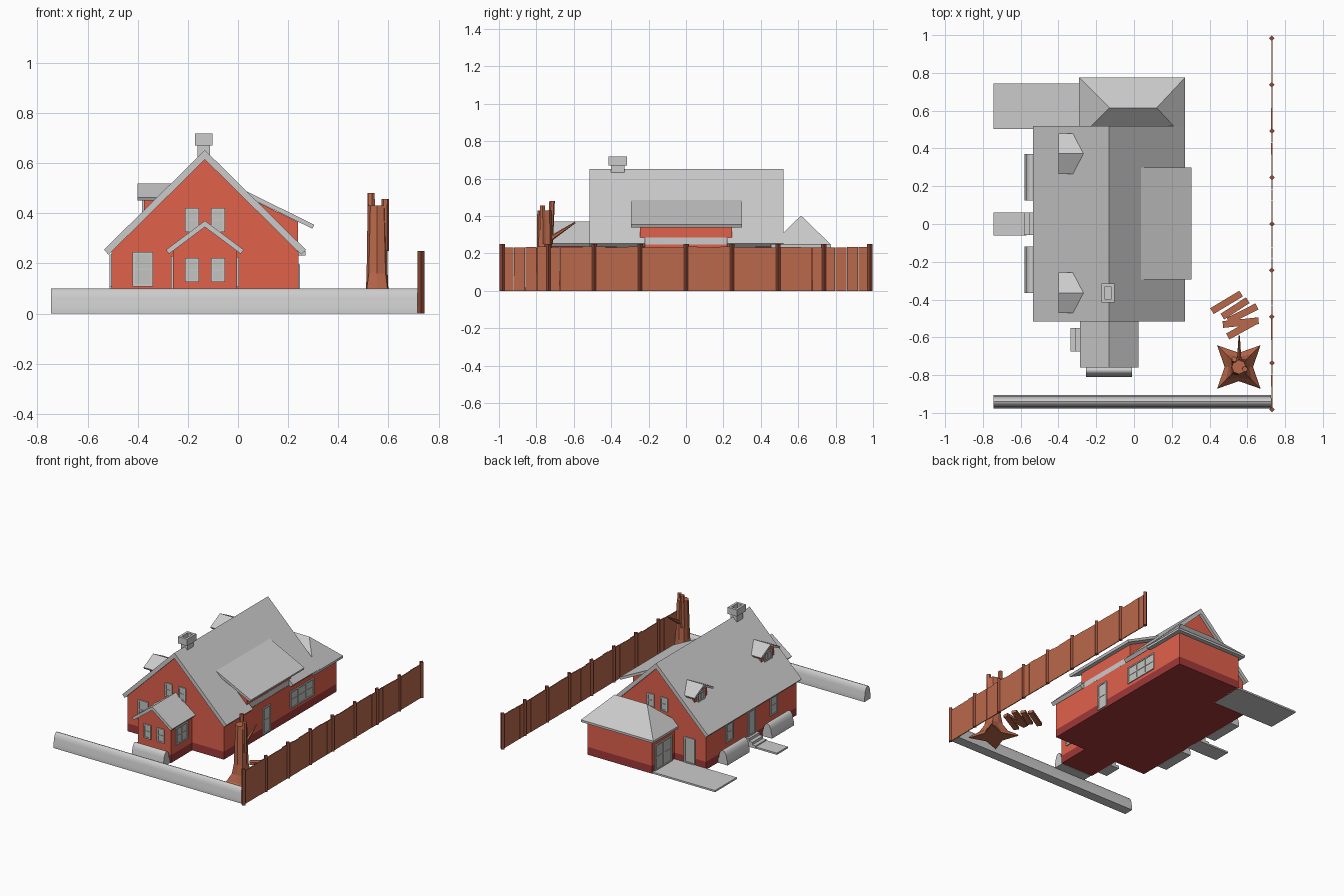
import bpy, bmesh, math, random
from mathutils import Matrix, Vector

if "Cube" in bpy.data.objects:
    bpy.data.objects.remove(bpy.data.objects["Cube"])
random.seed(4)

def material(name, col):
    m = bpy.data.materials.new(name)
    m.diffuse_color = (*col, 1)
    m.use_nodes = True
    m.node_tree.nodes["Principled BSDF"].inputs["Base Color"].default_value = m.diffuse_color
    return m

RED = material("brick_red", (0.75, 0.12, 0.07))
DARK = material("base_red", (0.36, 0.04, 0.04))
WOOD = material("wood", (0.50, 0.14, 0.07))
POST = material("post_wood", (0.28, 0.07, 0.04))
GLASS = material("glass", (0.55, 0.55, 0.52))

def finish(name, bm, mat=None, smooth=False):
    bmesh.ops.recalc_face_normals(bm, faces=bm.faces)
    me = bpy.data.meshes.new(name)
    bm.to_mesh(me)
    bm.free()
    ob = bpy.data.objects.new(name, me)
    bpy.context.collection.objects.link(ob)
    if mat:
        me.materials.append(mat)
    if smooth:
        bpy.ops.object.select_all(action='DESELECT')
        ob.select_set(True)
        bpy.context.view_layer.objects.active = ob
        bpy.ops.object.shade_smooth_by_angle(angle=math.radians(35))
    return ob

def prism(name, pts, axis, a, b, mat=None, smooth=False):
    """Extrude a profile of (side, z) points along x or y from a to b."""
    bm = bmesh.new()
    put = (lambda s, z, t: (s, t, z)) if axis == 'y' else (lambda s, z, t: (t, s, z))
    f = bm.faces.new([bm.verts.new(put(s, z, a)) for s, z in pts])
    r = bmesh.ops.extrude_face_region(bm, geom=[f])
    d = Vector(put(0, 0, b - a))
    bmesh.ops.translate(bm, vec=d, verts=[v for v in r['geom'] if isinstance(v, bmesh.types.BMVert)])
    return finish(name, bm, mat, smooth)

def box(name, x0, x1, y0, y1, z0, z1, mat=None):
    return prism(name, [(x0, z0), (x1, z0), (x1, z1), (x0, z1)], 'y', y0, y1, mat)

def chevron(c, half, top, end, t):
    """Gable roof profile with square-cut eaves."""
    d = Vector((half, end - top)).normalized()
    n = Vector((d.y, -d.x)) * t
    low = top - t / d.x
    return [(c - half, end), (c, top), (c + half, end), (c + half + n.x, end + n.y),
            (c, low), (c - half - n.x, end + n.y)]

def gable(c, half, eave, apex, z0):
    return [(c - half, z0), (c + half, z0), (c + half, eave), (c, apex), (c - half, eave)]

def opening(name, axis, plane, sign, c, w, z0, z1, bars=0, rail=True, fill=GLASS):
    """Framed window or door on a wall plane."""
    def slab(nm, s0, s1, za, zb, out, mat=None):
        a, b = sorted((plane - sign * .005, plane + sign * out))
        if axis == 'y':
            box(nm, s0, s1, a, b, za, zb, mat)
        else:
            box(nm, a, b, s0, s1, za, zb, mat)
    h, f = w / 2, .009
    slab(name + "_pane", c - h + f, c + h - f, z0 + f, z1 - f, .003, fill)
    for s in (-1, 1):
        e = c + s * (h - f / 2)
        slab(name + "_jamb", e - f / 2, e + f / 2, z0, z1, .008)
    slab(name + "_sill", c - h, c + h, z0, z0 + f, .008)
    slab(name + "_lintel", c - h, c + h, z1 - f, z1, .008)
    if rail:
        m = (z0 + z1) / 2
        slab(name + "_rail", c - h + f, c + h - f, m - .003, m + .003, .006)
    for i in range(bars):
        p = c - h + w * (i + 1) / (bars + 1)
        slab(name + "_bar", p - .004, p + .004, z0 + f, z1 - f, .007)

# walls and foundations
RX, BASE = -.132, .055
prism("house_walls", gable(RX, .373, .245, .618, BASE), 'y', -.5, .5, RED)
prism("bay_walls", gable(RX, .128, .25, .345, BASE), 'y', -.735, -.49, RED)
box("garage_walls", -.26, .24, .49, .745, BASE, .25, RED)
box("house_base", -.505, .241, -.5, .5, 0, BASE, DARK)
box("bay_base", -.26, -.004, -.735, -.49, 0, BASE, DARK)
box("garage_base", -.26, .24, .49, .745, 0, BASE, DARK)

# main roof with a notch for the shed dormer
roof = prism("main_roof", chevron(RX, .403, .652, .254, .027), 'y', -.515, .52)
cut = box("roof_notch_cutter", .2405, .35, -.22, .22, .15, .45)
cut.hide_render = True
cut.hide_viewport = True
mod = roof.modifiers.new("notch", 'BOOLEAN')
mod.operation, mod.object, mod.solver = 'DIFFERENCE', cut, 'EXACT'
prism("bay_roof", chevron(RX, .155, .37, .254, .02), 'y', -.76, -.49)

# hipped garage roof
bm = bmesh.new()
xs, ys = (-.29, .27), (.455, .775)
ring = [(xs[0], ys[0]), (xs[1], ys[0]), (xs[1], ys[1]), (xs[0], ys[1])]
lo = [bm.verts.new((x, y, .232)) for x, y in ring]
hi = [bm.verts.new((x, y, .247)) for x, y in ring]
r0, r1 = bm.verts.new((-.13, .615, .402)), bm.verts.new((.12, .615, .402))
bm.faces.new(lo)
for i in range(4):
    bm.faces.new((lo[i], lo[(i + 1) % 4], hi[(i + 1) % 4], hi[i]))
for f in ((hi[0], hi[1], r1, r0), (hi[1], hi[2], r1), (hi[2], hi[3], r0, r1), (hi[3], hi[0], r0)):
    bm.faces.new(f)
finish("garage_hip_roof", bm)

# wide shed dormer
prism("shed_dormer_walls", [(.24, .2), (.24, .365), (.05, .458), (.05, .2)], 'y', -.245, .245, RED)
prism("shed_dormer_roof", [(.02, .494), (.304, .354), (.297, .338), (.02, .474)], 'y', -.293, .3)

# two small gabled dormers
for y in (-.365, .372):
    prism("dormer_walls", gable(y, .07, .465, .5, .37), 'x', -.375, -.26, RED)
    prism("dormer_roof", chevron(y, .107, .518, .463, .014), 'x', -.4, -.268)
    opening("dormer_window", 'x', -.375, -1, y, .085, .4, .465, bars=1, rail=False)

# chimney with hollow cap
box("chimney_stack", -.162, -.112, -.4, -.33, .55, .675)
for x0, x1, y0, y1 in ((-.172, -.155, -.415, -.315), (-.119, -.102, -.415, -.315),
                       (-.155, -.119, -.415, -.397), (-.155, -.119, -.333, -.315)):
    box("chimney_cap", x0, x1, y0, y1, .67, .717)

# windows and doors
for y, s in ((-.5, -1), (.5, 1)):
    for x in (-.183, -.08):
        opening("upper_window", 'y', y, s, x, .056, .325, .42)
opening("front_window", 'y', -.5, -1, -.38, .08, .108, .245)
opening("back_door", 'y', .5, 1, -.38, .085, .01, .19, rail=False)
for x in (-.183, -.08):
    opening("bay_window", 'y', -.735, -1, x, .056, .125, .222)
opening("bay_side_window", 'x', -.004, 1, -.62, .13, .105, .225, bars=1)
opening("bay_side_door", 'x', -.26, -1, -.612, .085, .055, .23, rail=False)
opening("east_door", 'x', .24, 1, -.03, .085, .01, .195)
opening("east_window", 'x', .24, 1, .36, .26, .075, .195, bars=2)
opening("front_door", 'x', -.505, -1, 0, .085, .055, .23, rail=False)
for y in (-.245, .245):
    opening("west_window", 'x', -.505, -1, y, .08, .105, .235)
opening("garage_door", 'x', -.26, -1, .625, .19, .01, .19, bars=1)

# driveway, path and steps
box("driveway", -.745, -.25, .503, .743, 0, .012)
box("front_path", -.745, -.57, -.06, .06, 0, .012)
for i in range(3):
    box("front_step", -.582 + .026 * i, -.5, -.058, .062, 0, .02 + .018 * i)
    box("side_step", -.335 + .024 * i, -.255, -.675, -.55, 0, .02 + .018 * i)

# rounded hedges
def hedge(name, axis, c, half, h, a, b):
    r = half * .82
    pts = [(c - half, 0), (c + half, 0), (c + half, h * .26)]
    pts += [(c + r * math.cos(t) * (1 if abs(math.cos(t)) > .9 else .95), h * .45 + h * .55 * math.sin(t))
            for t in [math.pi * i / 10 for i in range(11)]]
    pts.append((c - half, h * .26))
    prism(name, pts, axis, a, b, smooth=True)

hedge("boundary_hedge", 'x', -.941, .035, .1, -.745, .725)
hedge("bay_hedge", 'x', -.775, .036, .095, -.255, -.01)
for a, b in ((-.365, -.12), (.125, .37)):
    hedge("house_hedge", 'y', -.543, .037, .095, a, b)

# fence
FX, N = .73, 8
step = 1.965 / N
for i in range(N + 1):
    y = -.982 + step * i
    d = .0145
    bm = bmesh.new()
    bmesh.ops.create_cone(bm, cap_ends=True, segments=4, radius1=d, radius2=d, depth=.25,
                          matrix=Matrix.Translation((FX, y, .125)))
    finish("fence_post", bm, POST)
    if i < N:
        for k in range(4):
            y0 = y + step / 4 * k
            off = random.uniform(-.001, .001)
            box("fence_board", FX - .003 + off, FX + .003 + off, y0, y0 + step / 4 - .001, 0,
                .233 + random.uniform(-.003, .004), WOOD)

# dead tree with flared roots
TX, TY = .555, -.757
bm = bmesh.new()
prev = None
for z, axial, diag in ((0, .075, .163), (.012, .07, .155), (.04, .055, .095), (.09, .045, .06),
                       (.16, .042, .047), (.43, .038, .038)):
    cur = []
    for k in range(8):
        r, t = (diag if k % 2 else axial), k * math.pi / 4
        cur.append(bm.verts.new((TX + r * math.cos(t), TY + r * math.sin(t), z)))
    if prev:
        for k in range(8):
            bm.faces.new((prev[k], prev[(k + 1) % 8], cur[(k + 1) % 8], cur[k]))
    else:
        bm.faces.new(cur)
    prev = cur
bm.faces.new(prev)
finish("tree_trunk", bm, WOOD)

def limb(name, p, q, r0, r1):
    p, q = Vector(p), Vector(q)
    bm = bmesh.new()
    m = Matrix.Translation((p + q) / 2) @ (q - p).to_track_quat('Z', 'Y').to_matrix().to_4x4()
    bmesh.ops.create_cone(bm, cap_ends=True, segments=6, radius1=r0, radius2=r1,
                          depth=(q - p).length, matrix=m)
    finish(name, bm, WOOD)

limb("tree_prong", (.533, -.728, .25), (.531, -.716, .48), .017, .015)
limb("tree_prong", (.585, -.765, .25), (.587, -.768, .457), .018, .015)
limb("tree_branch", (.557, -.73, .275), (.557, -.592, .366), .014, .004)

# loose planks on the ground
for i, (x, y, ang, ln) in enumerate(((.49, -.415, 31, .18), (.535, -.447, 33, .16), (.575, -.475, 27, .17),
                                     (.565, -.522, 6, .19), (.575, -.552, 29, .18))):
    bm = bmesh.new()
    m = (Matrix.Translation((x, y, .012 + .003 * (i % 2))) @ Matrix.Rotation(math.radians(ang), 4, 'Z')
         @ Matrix.Diagonal((ln, .036, .018, 1)))
    bmesh.ops.create_cube(bm, size=1, matrix=m)
    finish("loose_plank", bm, WOOD)
